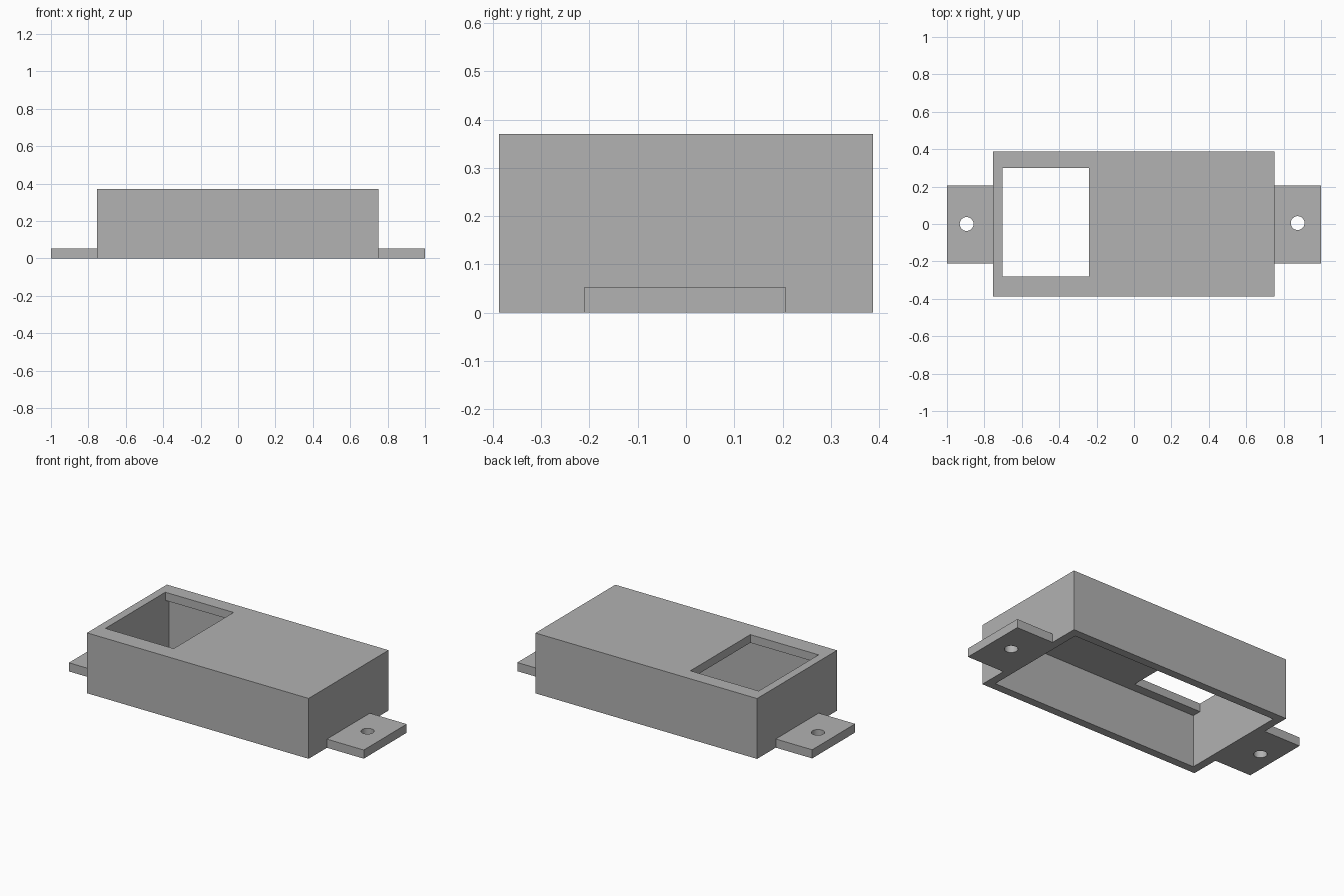
import bpy
import bmesh
from mathutils import Matrix, Vector

cube = bpy.data.objects.get("Cube")
if cube:
    bpy.data.objects.remove(cube, do_unlink=True)

GREY = (0.445, 0.445, 0.445, 1.0)
grey = bpy.data.materials.new("grey_plastic")
grey.use_nodes = True
grey.diffuse_color = GREY
grey.node_tree.nodes["Principled BSDF"].inputs["Base Color"].default_value = GREY


def make_object(name, bm):
    mesh = bpy.data.meshes.new(name)
    bm.to_mesh(mesh)
    bm.free()
    mesh.materials.append(grey)
    obj = bpy.data.objects.new(name, mesh)
    bpy.context.collection.objects.link(obj)
    return obj


def box(name, low, high):
    low, high = Vector(low), Vector(high)
    bm = bmesh.new()
    place = Matrix.Translation((low + high) / 2) @ Matrix.Diagonal((high - low).to_4d())
    place[3][3] = 1
    bmesh.ops.create_cube(bm, size=1, matrix=place)
    return make_object(name, bm)


def cylinder(name, x, y, radius, height):
    bm = bmesh.new()
    bmesh.ops.create_cone(bm, cap_ends=True, segments=32, radius1=radius,
                          radius2=radius, depth=height,
                          matrix=Matrix.Translation((x, y, 0)))
    return make_object(name, bm)


def cut(target, cutter):
    cutter.hide_render = True
    mod = target.modifiers.new("cut", 'BOOLEAN')
    mod.operation = 'DIFFERENCE'
    mod.solver = 'EXACT'
    mod.object = cutter
    bpy.context.view_layer.objects.active = target
    bpy.ops.object.modifier_apply(modifier=mod.name)
    bpy.data.objects.remove(cutter, do_unlink=True)


WALL = 0.05
X0, X1, Y, TOP = -0.753, 0.75, 0.387, 0.37

# Housing: a box hollowed out from below, with a window through its top
housing = box("housing", (X0, -Y, 0), (X1, Y, TOP))
cut(housing, box("cavity_cutter", (X0 + WALL, -Y + WALL, -0.2),
                 (X1 - WALL, Y - WALL, TOP - WALL)))
cut(housing, box("window_cutter", (X0 + WALL, -0.28, 0.2), (-0.24, 0.3, 0.6)))

# Mounting tabs, each with a round screw hole
for name, start, end, hole_x, hole_y in (
        ("right_mounting_tab", -1, X0, -0.895, 0),
        ("left_mounting_tab", X1, 1, 0.875, 0.005)):
    tab = box(name, (start, -0.21, 0), (end, 0.206, 0.053))
    cut(tab, cylinder("screw_hole_cutter", hole_x, hole_y, 0.037, 0.4))
    bpy.ops.object.select_all(action='DESELECT')
    tab.select_set(True)
    bpy.ops.object.shade_smooth_by_angle()
